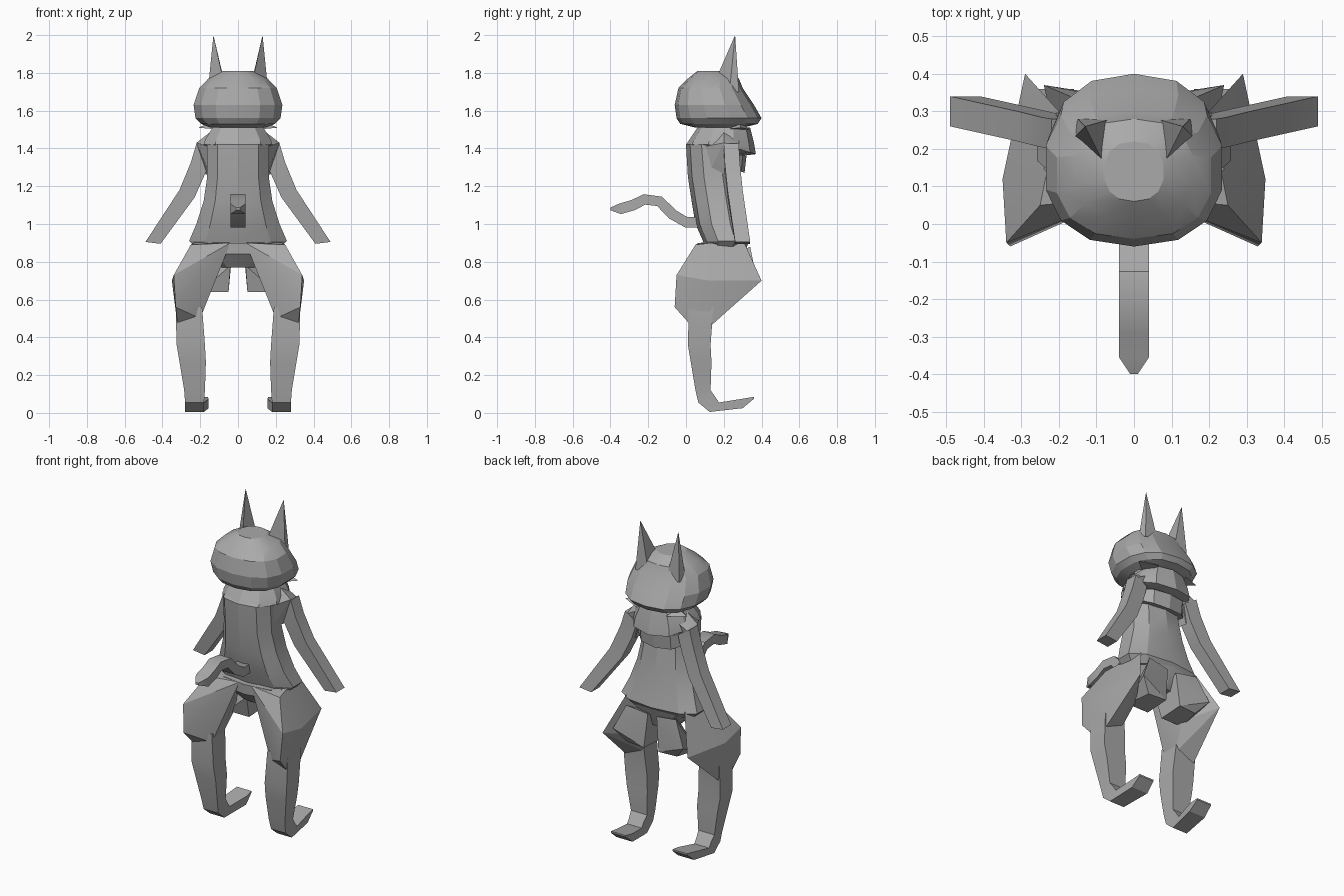
import bpy, bmesh, math
from mathutils import Vector

cube = bpy.data.objects.get("Cube")
if cube:
    bpy.data.objects.remove(cube, do_unlink=True)

grey = bpy.data.materials.new("soft_grey")
grey.use_nodes = True
tone = (0.4, 0.4, 0.4, 1)
grey.diffuse_color = tone
grey.node_tree.nodes["Principled BSDF"].inputs["Base Color"].default_value = tone


def finish(name, bm, mirror=False, angle=20):
    """Turn a bmesh into a shaded object, optionally mirrored across x."""
    bmesh.ops.recalc_face_normals(bm, faces=bm.faces)
    mesh = bpy.data.meshes.new(name)
    bm.to_mesh(mesh)
    bm.free()
    mesh.materials.append(grey)
    obj = bpy.data.objects.new(name, mesh)
    bpy.context.collection.objects.link(obj)
    if mirror:
        obj.modifiers.new("mirror", "MIRROR").use_mirror_merge = False
    bpy.ops.object.select_all(action="DESELECT")
    obj.select_set(True)
    bpy.context.view_layer.objects.active = obj
    bpy.ops.object.shade_smooth_by_angle(angle=math.radians(angle))


def loft(name, rings, mirror=False, angle=20):
    """Skin a list of rings that all have the same point count."""
    bm = bmesh.new()
    loops = [[bm.verts.new(p) for p in ring] for ring in rings]
    count = len(loops[0])
    for low, high in zip(loops, loops[1:]):
        for i in range(count):
            j = (i + 1) % count
            bm.faces.new((low[i], low[j], high[j], high[i]))
    bm.faces.new(loops[0])
    bm.faces.new(loops[-1])
    finish(name, bm, mirror, angle)


def oval(z, half, back, front, sides=10, drop=0):
    """Rounded level ring; drop lowers its front."""
    middle, depth = (back + front) / 2, (front - back) / 2
    points = []
    for i in range(sides):
        turn = 2 * math.pi * (i + 0.5) / sides
        c, s = math.cos(turn), math.sin(turn)
        x = math.copysign(abs(c) ** 0.85, c) * half
        y = math.copysign(abs(s) ** 0.85, s) * depth
        points.append((x, middle + y, z - drop * max(s, 0)))
    return points


def box_ring(x, y, z, width=.08, depth=.08, tilt=0, pitch=0):
    """Four-sided ring centred on x, y, z; tilt lifts the outside, pitch the front."""
    return [(x + sx * width / 2, y + sy * depth / 2, z + (sx * tilt + sy * pitch) / 2)
            for sx, sy in ((-1, -1), (1, -1), (1, 1), (-1, 1))]


def hull(name, points):
    """Mirrored convex solid around a few corner points."""
    bm = bmesh.new()
    for p in points:
        bm.verts.new(p)
    out = bmesh.ops.convex_hull(bm, input=bm.verts)
    loose = {v for v in out["geom_interior"] if isinstance(v, bmesh.types.BMVert)}
    bmesh.ops.delete(bm, geom=list(loose), context="VERTS")
    finish(name, bm, mirror=True)


# Head: rounded skull, low projecting muzzle, hollow under the chin
loft("head", [
    oval(z=1.56, half=.1, back=.1, front=.27, sides=14),
    oval(z=1.51, half=.15, back=.05, front=.3, sides=14),
    oval(z=1.53, half=.2, back=-.03, front=.38, sides=14),
    oval(z=1.56, half=.23, back=-.05, front=.4, sides=14),
    oval(z=1.63, half=.24, back=-.06, front=.36, sides=14),
    oval(z=1.72, half=.21, back=-.04, front=.3, sides=14),
    oval(z=1.77, half=.16, back=.01, front=.28, sides=14),
    oval(z=1.81, half=.08, back=.06, front=.22, sides=14),
])

# Pointed ears
hull("ear", [(.06, .28, 1.7), (.08, .16, 1.77), (.16, .23, 1.7),
             (.15, .28, 1.7), (.13, .26, 2)])

# Cheek tufts
hull("cheek_tuft", [(.1, .2, 1.5), (.1, .34, 1.5), (.14, .28, 1.54), (.21, .29, 1.51)])

# Neck, drooping scarf and the lower bib beneath it
loft("neck", [oval(z=1.4, half=.13, back=.06, front=.3),
              oval(z=1.56, half=.12, back=.08, front=.28)])
loft("scarf", [oval(z=1.41, half=.15, back=.04, front=.29, drop=.05),
               oval(z=1.42, half=.19, back=0, front=.37, drop=.05),
               oval(z=1.45, half=.18, back=.02, front=.36, drop=.02),
               oval(z=1.51, half=.14, back=.06, front=.34)])
loft("bib", [oval(z=1.31, half=.16, back=.1, front=.31, drop=.04),
             oval(z=1.38, half=.16, back=.08, front=.32, drop=.02)])

# Torso with flared hem
loft("torso", [oval(z=.87, half=.23, back=.1, front=.31),
               oval(z=.91, half=.27, back=.09, front=.34),
               oval(z=1, half=.23, back=.05, front=.32),
               oval(z=1.12, half=.19, back=.03, front=.3),
               oval(z=1.25, half=.17, back=.01, front=.28),
               oval(z=1.42, half=.17, back=0, front=.26),
               oval(z=1.46, half=.13, back=.04, front=.26)])

# Shoulders and arms
hull("shoulder", [(.13, .05, 1.4), (.22, .2, 1.43), (.13, .2, 1.5), (.1, .28, 1.47),
                  (.21, .28, 1.41), (.17, .25, 1.26), (.15, .12, 1.27)])
loft("arm", [box_ring(x=.18, y=.24, z=1.4, tilt=.05),
             box_ring(x=.21, y=.245, z=1.3, tilt=.05),
             box_ring(x=.27, y=.26, z=1.16, tilt=.04),
             box_ring(x=.45, y=.3, z=.9, tilt=.01)], mirror=True)

# Pelvis and front flaps
loft("pelvis", [oval(z=.77, half=.09, back=.12, front=.28),
                oval(z=.84, half=.17, back=.06, front=.31),
                oval(z=.9, half=.25, back=.06, front=.33)])
hull("front_flap", [(.05, .18, .64), (.2, .18, .64), (.05, .34, .65), (.17, .33, .65),
                    (.04, .14, .78), (.03, .33, .86), (.17, .34, .88), (.24, .37, .73)])

# Baggy thighs with pointed knees
hull("thigh", [(.04, .07, .9), (.25, .05, .89), (.2, .3, .92), (.34, -.05, .73),
               (.14, .06, .65), (.19, .04, .56), (.33, -.06, .56), (.2, .03, .5),
               (.32, .02, .47), (.2, .12, .5), (.32, .13, .46), (.29, .4, .7),
               (.35, .12, .7), (.17, .22, .65)])

# Shins bend through the ankle into forward feet
loft("leg", [box_ring(x=.26, y=.08, z=.56, width=.14, depth=.13),
             box_ring(x=.25, y=.07, z=.36, width=.15, depth=.12),
             box_ring(x=.24, y=.08, z=.27, width=.14, depth=.11),
             box_ring(x=.23, y=.09, z=.12, width=.11, depth=.08),
             box_ring(x=.23, y=.11, z=.07, width=.1, depth=.09, pitch=.03),
             box_ring(x=.23, y=.15, z=.03, width=.1, depth=.05, pitch=.05),
             box_ring(x=.21, y=.3, z=.05, width=.11, depth=0, pitch=.05),
             box_ring(x=.21, y=.36, z=.08, width=.1, depth=0, pitch=.01)], mirror=True)

# Curling tail: flat box rings set square to the path
path = [Vector((0, y, z)) for y, z in (
    (.12, 1.01), (0, 1.01), (-.07, 1.05), (-.14, 1.12), (-.22, 1.13),
    (-.28, 1.1), (-.35, 1.08), (-.4, 1.08))]
rings = []
for i, p in enumerate(path):
    along = path[min(i + 1, len(path) - 1)] - path[max(i - 1, 0)]
    side = Vector((.01 if p == path[-1] else .04, 0, 0))
    up = along.normalized().cross(side) * .7
    rings.append([p + side + up, p - side + up, p - side - up, p + side - up])
loft("tail", rings, angle=35)
